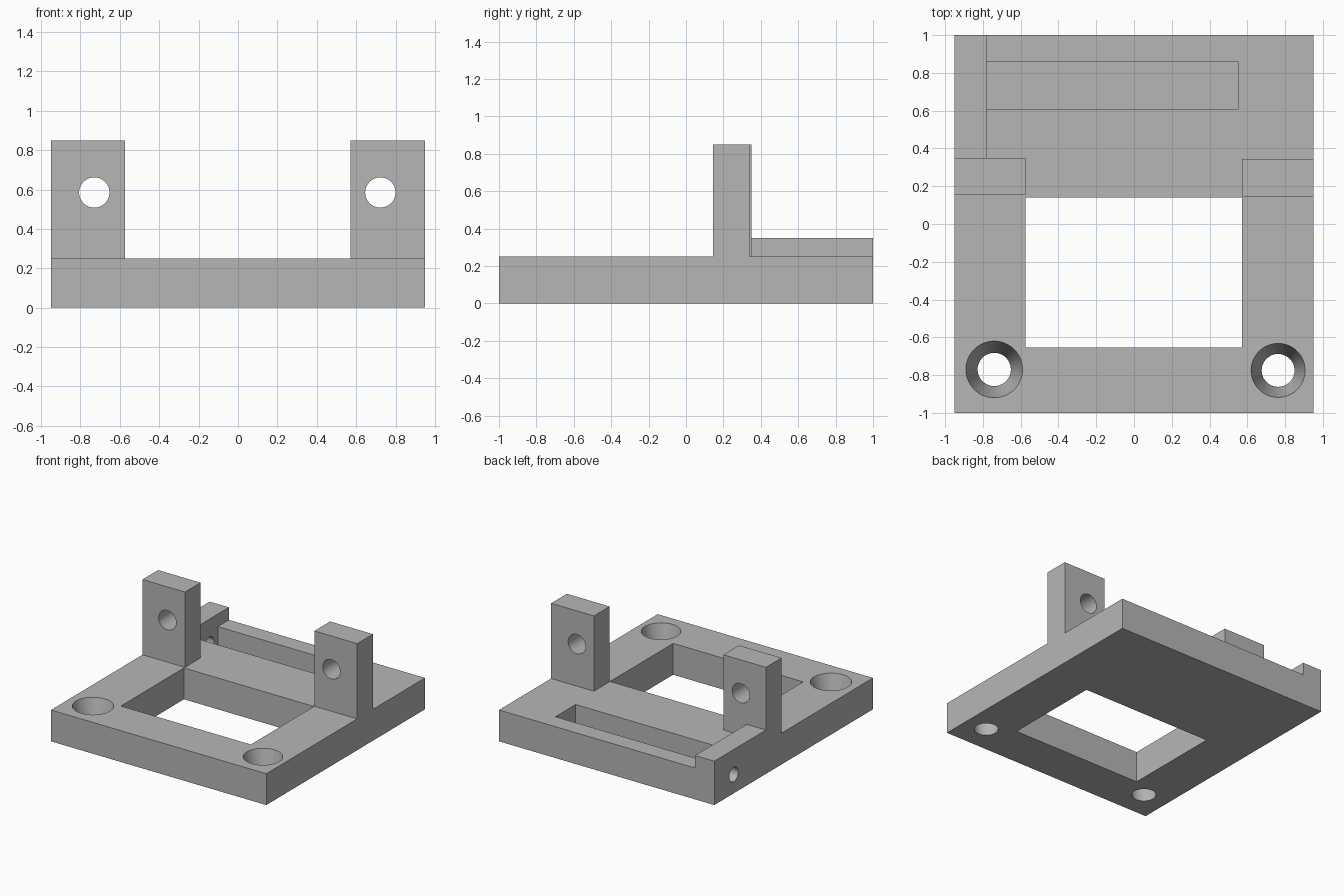
import bpy
import bmesh
from mathutils import Matrix, Vector

cube = bpy.data.objects.get("Cube")
if cube:
    bpy.data.objects.remove(cube, do_unlink=True)

BASE_TOP = 0.25
POST_TOP = 0.85

grey = bpy.data.materials.new("plain_grey")
grey.use_nodes = True
grey.diffuse_color = (0.47, 0.47, 0.47, 1)
grey.node_tree.nodes["Principled BSDF"].inputs["Base Color"].default_value = (0.47, 0.47, 0.47, 1)


def add_object(name, bm):
    bmesh.ops.recalc_face_normals(bm, faces=bm.faces)
    mesh = bpy.data.meshes.new(name)
    bm.to_mesh(mesh)
    bm.free()
    mesh.materials.append(grey)
    obj = bpy.data.objects.new(name, mesh)
    bpy.context.collection.objects.link(obj)
    return obj


def box(name, low, high):
    low, high = Vector(low), Vector(high)
    bm = bmesh.new()
    bmesh.ops.create_cube(bm, size=1)
    bmesh.ops.scale(bm, vec=high - low, verts=bm.verts)
    bmesh.ops.translate(bm, vec=(low + high) / 2, verts=bm.verts)
    return add_object(name, bm)


def drill(name, centre, axis, length, start_radius, end_radius):
    bm = bmesh.new()
    turn = Vector((0, 0, 1)).rotation_difference(Vector(axis)).to_matrix().to_4x4()
    bmesh.ops.create_cone(bm, cap_ends=True, segments=48, radius1=start_radius,
                          radius2=end_radius, depth=length,
                          matrix=Matrix.Translation(centre) @ turn)
    return add_object(name, bm)


def combine(target, other, operation):
    bpy.context.view_layer.objects.active = target
    mod = target.modifiers.new(operation, 'BOOLEAN')
    mod.operation = operation
    mod.solver = 'EXACT'
    mod.object = other
    bpy.ops.object.modifier_apply(modifier=mod.name)
    bpy.data.objects.remove(other, do_unlink=True)


# Base plate with its two upright lugs and the raised side rail
bracket = box("mounting_bracket", (-0.95, -1, 0), (0.95, 1, BASE_TOP))
combine(bracket, box("right_lug", (-0.95, 0.153, 0.1), (-0.575, 0.35, POST_TOP)), 'UNION')
combine(bracket, box("left_lug", (0.572, 0.145, 0.1), (0.95, 0.343, POST_TOP)), 'UNION')
combine(bracket, box("side_rail", (-0.95, 0.3, 0.1), (-0.78, 1, 0.35)), 'UNION')

# Central window and the blind slot behind it
combine(bracket, box("window_cutter", (-0.575, -0.655, -0.1), (0.572, 0.14, 0.5)), 'DIFFERENCE')
combine(bracket, box("slot_cutter", (-0.78, 0.605, 0.06), (0.55, 0.86, 0.5)), 'DIFFERENCE')

# Tapered screw holes in the front corners
for x, y, low, high in ((-0.74, -0.77, 0.088, 0.15), (0.763, -0.775, 0.087, 0.143)):
    slope = (high - low) / BASE_TOP
    extra = 0.02
    hole = drill("screw_hole_cutter", (x, y, BASE_TOP / 2), (0, 0, 1),
                 BASE_TOP + 2 * extra, low - slope * extra, high + slope * extra)
    combine(bracket, hole, 'DIFFERENCE')

# Pivot holes through the lugs
for x in (-0.73, 0.723):
    hole = drill("pivot_hole_cutter", (x, 0.25, 0.585), (0, 1, 0), 0.6, 0.077, 0.077)
    combine(bracket, hole, 'DIFFERENCE')

# Small side hole leading into the slot
combine(bracket, drill("side_hole_cutter", (-0.87, 0.755, 0.15), (1, 0, 0), 0.3, 0.057, 0.057),
        'DIFFERENCE')

bpy.ops.object.select_all(action='DESELECT')
bracket.select_set(True)
bpy.context.view_layer.objects.active = bracket
bpy.ops.object.shade_smooth_by_angle(angle=0.6)
